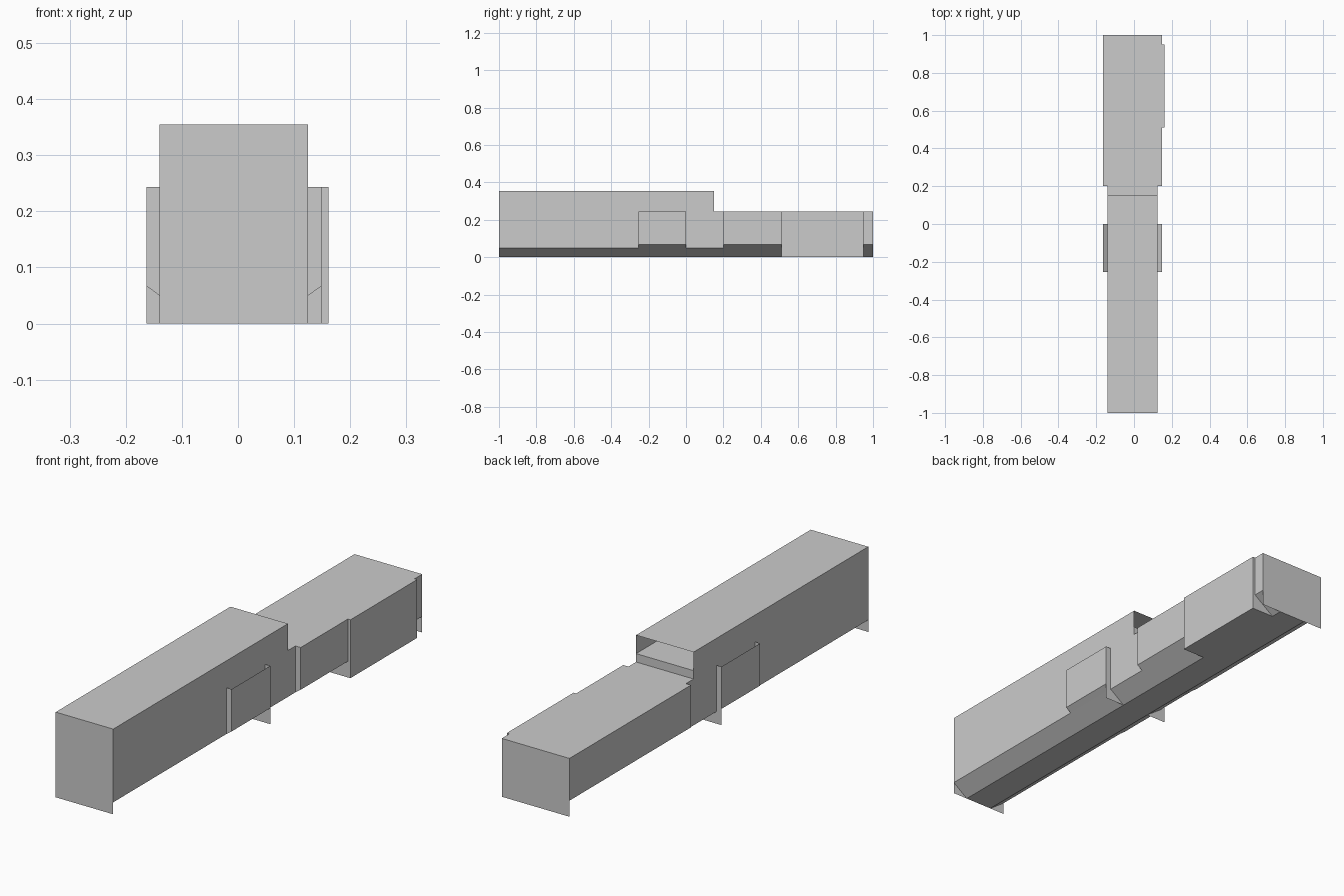
import bpy, bmesh

if "Cube" in bpy.data.objects:
    bpy.data.objects.remove(bpy.data.objects["Cube"])

# Key sizes: hull sides, wide sides, keel edges, heights
HL, HR = -0.14, 0.125
WL, WR = -0.163, 0.149
KL, KR = -0.07, 0.056
TOP, DECK, FLOOR = 0.355, 0.243, 0.278
HZ, WZ = 0.05, 0.067


def finish(name, bm, fix=False):
    if fix:
        bmesh.ops.recalc_face_normals(bm, faces=bm.faces)
    me = bpy.data.meshes.new(name)
    bm.to_mesh(me)
    bm.free()
    ob = bpy.data.objects.new(name, me)
    bpy.context.collection.objects.link(ob)
    return ob


def sweep(name, profile, y0, y1, closed=True, front=False, back=False):
    """Sweep an (x, z) profile along y, with optional end caps."""
    bm = bmesh.new()
    a = [bm.verts.new((x, y0, z)) for x, z in profile]
    b = [bm.verts.new((x, y1, z)) for x, z in profile]
    n = len(profile)
    for i in range(n if closed else n - 1):
        j = (i + 1) % n
        bm.faces.new((a[i], a[j], b[j], b[i]))
    if front:
        bm.faces.new(a)
    if back:
        bm.faces.new(b[::-1])
    return finish(name, bm, closed)


def plate(name, profile, y, facing=-1):
    """Flat upright plate at a given y."""
    bm = bmesh.new()
    f = bm.faces.new([bm.verts.new((x, y, z)) for x, z in profile])
    f.normal_update()
    if f.normal.y * facing < 0:
        f.normal_flip()
    return finish(name, bm)


def hull(xl, xr, side_z, top):
    """Section with chamfered lower corners."""
    return [(KL, 0), (KR, 0), (xr, side_z), (xr, top), (xl, top), (xl, side_z)]


def rect(xl, xr, z0, z1):
    return [(xl, z0), (xr, z0), (xr, z1), (xl, z1)]


# Tall front body, open at the back above the inner floor
sweep("front_body", hull(HL, HR, HZ, TOP), -1, 0.15)
plate("front_plate", rect(HL, HR, 0, TOP), -1, -1)
plate("floor_step", rect(HL, HR, DECK, FLOOR), 0.15, 1)
sweep("inner_floor", [(HL, FLOOR), (HR, FLOOR)], -1, 0.15, closed=False)

# Short neck joining the front and rear bodies
sweep("neck", hull(HL, HR, HZ, DECK), 0.15, 0.2)

# Low wide rear body with its square end plate
sweep("rear_body", hull(WL, WR, WZ, DECK), 0.2, 1, front=True)
plate("rear_plate", rect(WL, WR, 0, DECK), 1, 1)

# Box on the right side of the rear body
sweep("side_box", rect(KR, 0.161, 0, DECK), 0.51, 0.95, front=True, back=True)

# Open-topped side bays, one per side
for side, xi, xo, xk in (("left", HL, WL, KL), ("right", HR, WR, KR)):
    skin = [(xo, DECK), (xo, WZ), (xi, HZ)]
    if side == "right":
        skin.reverse()
    sweep(side + "_bay_skin", skin, -0.255, 0, closed=False)
    plate(side + "_bay_front",
          [(xi, HZ), (xi, DECK), (xo, DECK), (xo, WZ)], -0.255, -1)
    plate(side + "_bay_back",
          [(xk, 0), (xi, HZ), (xi, DECK), (xo, DECK), (xo, 0)], 0, 1)
